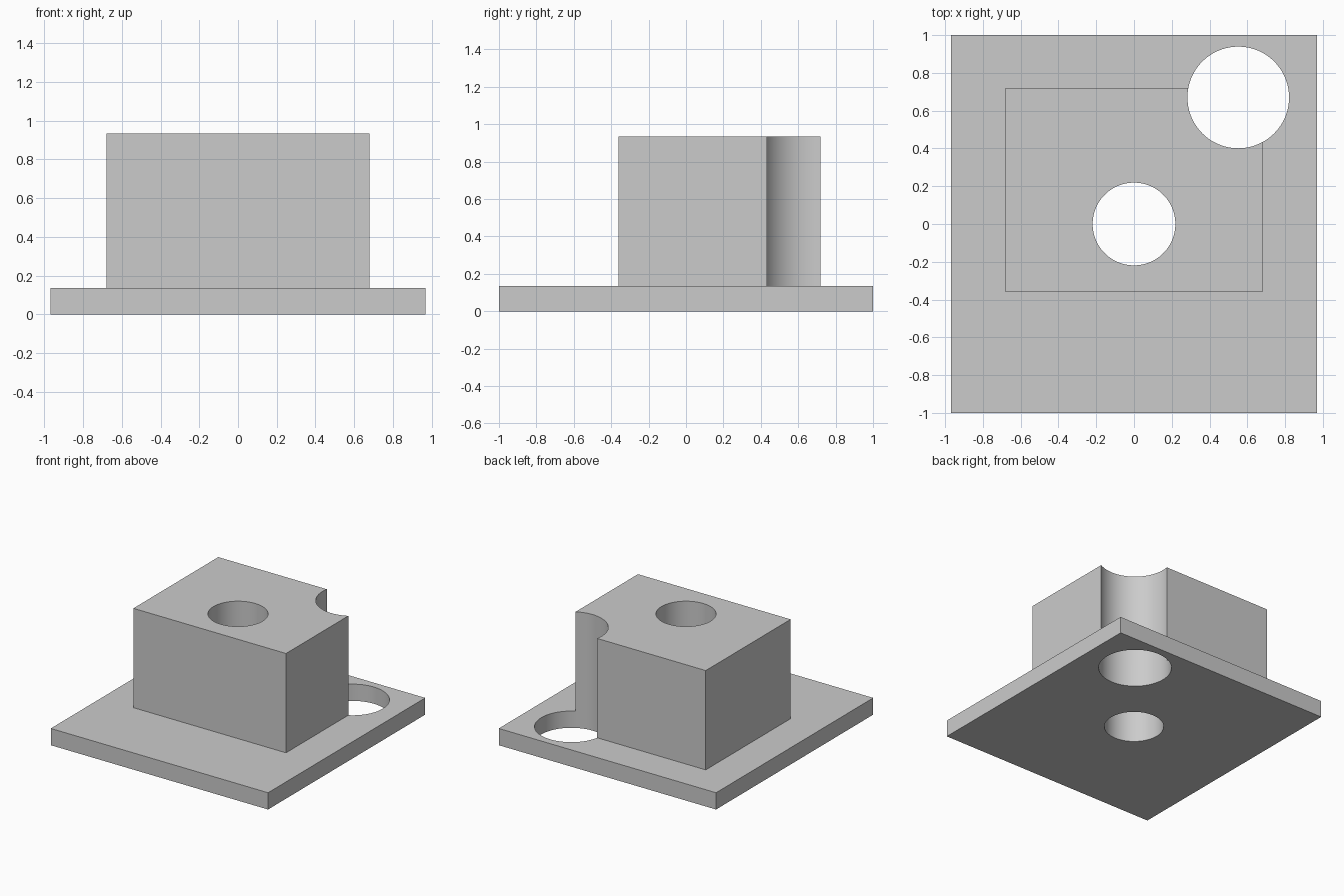
import bpy

if "Cube" in bpy.data.objects:
    bpy.data.objects.remove(bpy.data.objects["Cube"], do_unlink=True)

GREY = (0.6, 0.6, 0.6, 1.0)
grey = bpy.data.materials.new("plain grey")
grey.use_nodes = True
grey.diffuse_color = GREY
grey.node_tree.nodes["Principled BSDF"].inputs["Base Color"].default_value = GREY


def box(name, low, high):
    centre = [(a + b) / 2 for a, b in zip(low, high)]
    bpy.ops.mesh.primitive_cube_add(size=1, location=centre)
    ob = bpy.context.object
    ob.name = name
    ob.scale = [b - a for a, b in zip(low, high)]
    bpy.ops.object.transform_apply(location=True, rotation=False, scale=True)
    ob.data.materials.append(grey)
    return ob


def drill(name, x, y, radius):
    bpy.ops.mesh.primitive_cylinder_add(vertices=96, radius=radius, depth=4, location=(x, y, 0))
    ob = bpy.context.object
    ob.name = name
    ob.data.materials.append(grey)
    return ob


def combine(target, tool, operation):
    mod = target.modifiers.new(tool.name, 'BOOLEAN')
    mod.operation = operation
    mod.solver = 'EXACT'
    mod.object = tool
    bpy.context.view_layer.objects.active = target
    bpy.ops.object.modifier_apply(modifier=mod.name)
    bpy.data.objects.remove(tool, do_unlink=True)


# Flat base plate with the raised block, joined into one solid
mount = box("mounting_block", (-0.968, -1, 0), (0.968, 1, 0.135))
block = box("raised_block", (-0.68, -0.36, 0.05), (0.68, 0.72, 0.935))
combine(mount, block, 'UNION')

# Centre bore, and the corner bore that also scoops the block
combine(mount, drill("centre_bore", 0, 0, 0.219), 'DIFFERENCE')
combine(mount, drill("corner_bore", 0.552, 0.67, 0.269), 'DIFFERENCE')

# Smooth bores, crisp edges
bpy.ops.object.select_all(action='DESELECT')
mount.select_set(True)
bpy.context.view_layer.objects.active = mount
bpy.ops.object.shade_smooth_by_angle()
